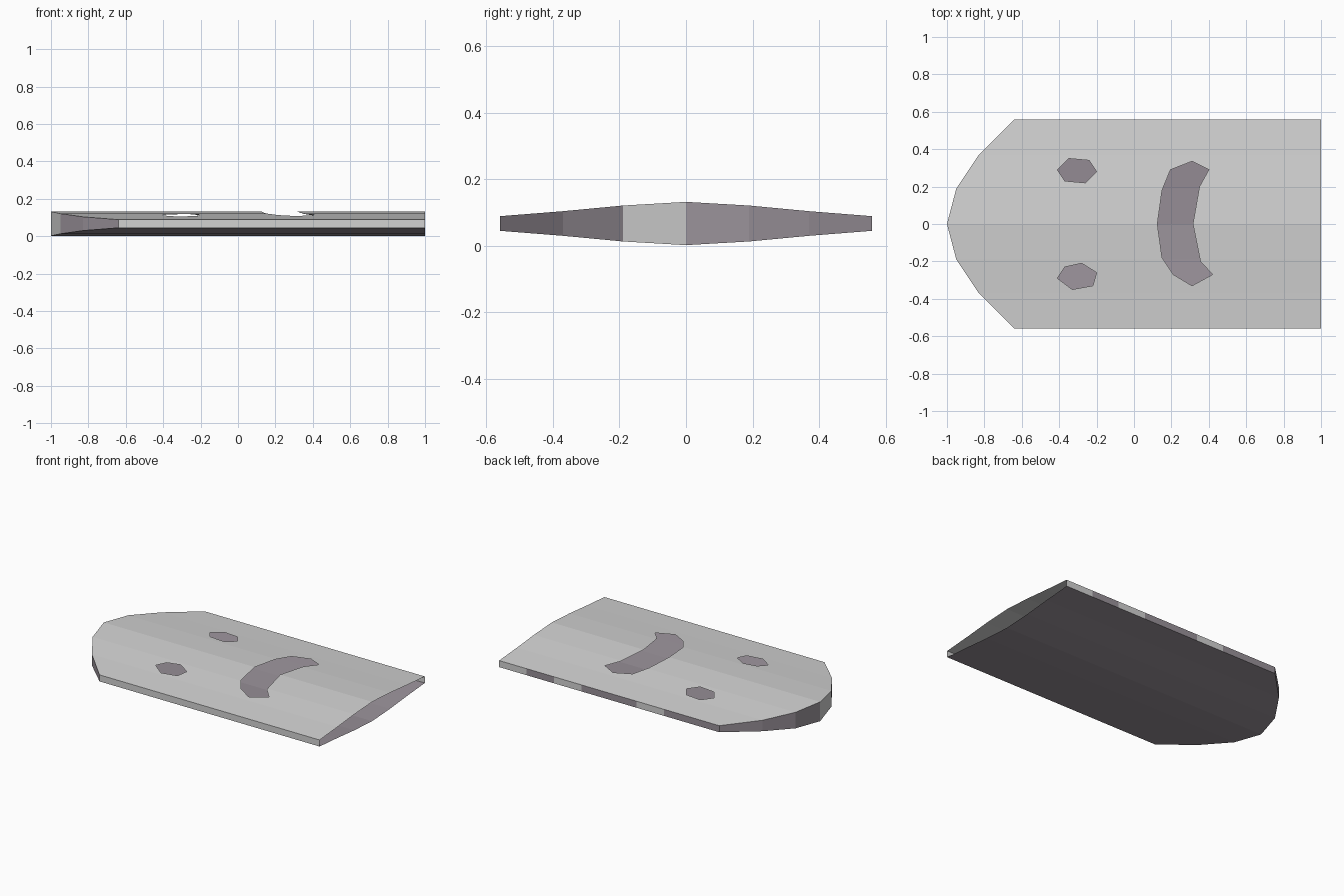
import bpy, bmesh

if "Cube" in bpy.data.objects:
    bpy.data.objects.remove(bpy.data.objects["Cube"])

MID = 0.067
PROFILE = [(0.0, 0.065), (0.19, 0.054), (0.37, 0.037), (0.56, 0.022)]  # |y|, half thickness
NOSE = [(-1.0, 0.0), (-0.95, 0.19), (-0.83, 0.37), (-0.64, 0.56)]


def material(name, rgb):
    m = bpy.data.materials.new(name)
    m.diffuse_color = (*rgb, 1)
    m.use_nodes = True
    m.node_tree.nodes["Principled BSDF"].inputs["Base Color"].default_value = m.diffuse_color
    return m


LIGHT = material("light grey", (0.65, 0.65, 0.65))
MAUVE = material("mauve grey", (0.32, 0.285, 0.32))


def half(y):
    y = abs(y)
    for (a, ha), (b, hb) in zip(PROFILE, PROFILE[1:]):
        if y <= b + 1e-4:
            return ha + (hb - ha) * (y - a) / (b - a)
    return PROFILE[-1][1]


def finish(name, bm, mats):
    me = bpy.data.meshes.new(name)
    bm.to_mesh(me)
    bm.free()
    for m in mats:
        me.materials.append(m)
    ob = bpy.data.objects.new(name, me)
    bpy.context.collection.objects.link(ob)
    return ob


def sheet(name, loops, side, mat):
    """Fill an outline with holes, crease it along the length and bend it to the profile."""
    bm = bmesh.new()
    for pts in loops:
        vs = [bm.verts.new((x, y, 0)) for x, y in pts]
        for a, b in zip(vs, vs[1:] + vs[:1]):
            bm.edges.new((a, b))
    bmesh.ops.triangle_fill(bm, edges=bm.edges[:], use_beauty=True, normal=(0, 0, 1))
    for y in (-0.37, -0.19, 0, 0.19, 0.37):
        bmesh.ops.bisect_plane(bm, geom=bm.verts[:] + bm.edges[:] + bm.faces[:],
                               dist=1e-4, plane_co=(0, y, 0), plane_no=(0, 1, 0))
    for v in bm.verts:
        v.co.z = MID + side * half(v.co.y)
    bm.normal_update()
    for f in bm.faces:
        if f.normal.z * side < 0:
            f.normal_flip()
    return finish(name, bm, [mat])


# Top and bottom sheets, with eye and mouth openings in the top
outline = [(1, -0.56)] + [(x, -y) for x, y in NOSE[::-1]] + NOSE[1:] + [(1, 0.56)]
eye_back = [(-0.41, 0.29), (-0.35, 0.35), (-0.24, 0.34), (-0.2, 0.28), (-0.26, 0.22), (-0.37, 0.23)]
eye_front = [(-0.41, -0.29), (-0.33, -0.35), (-0.22, -0.33), (-0.2, -0.26), (-0.28, -0.21), (-0.37, -0.23)]
mouth = [(0.125, 0), (0.15, 0.18), (0.195, 0.29), (0.31, 0.335), (0.4, 0.29), (0.35, 0.2),
         (0.315, 0), (0.355, -0.2), (0.42, -0.27), (0.31, -0.33), (0.21, -0.27), (0.15, -0.18)]
sheet("top_sheet", [outline, eye_back, eye_front, mouth], 1, LIGHT)
sheet("bottom_sheet", [outline], -1, MAUVE)


def wall(name, path, pattern):
    """Upright strip along a path; pattern holds L (light) or M (mauve) per panel."""
    bm = bmesh.new()
    cols = [[bm.verts.new((x, y, MID + s * half(y))) for s in (-1, 1)] for x, y in path]
    for a, b, c in zip(cols, cols[1:], pattern):
        bm.faces.new((a[0], b[0], b[1], a[1])).material_index = "LM".index(c)
    return finish(name, bm, [LIGHT, MAUVE])


# Edge walls: plain front side, rounded nose, panelled back side; the +x end stays open
wall("front_wall", [(-0.64, -0.56), (1, -0.56)], "L")
wall("nose_wall", NOSE[:0:-1] + [(x, -y) for x, y in NOSE], "MMMLMM")
wall("back_wall", [(1 - 1.64 * i / 8, 0.56) for i in range(9)], "LMLMMLMM")
